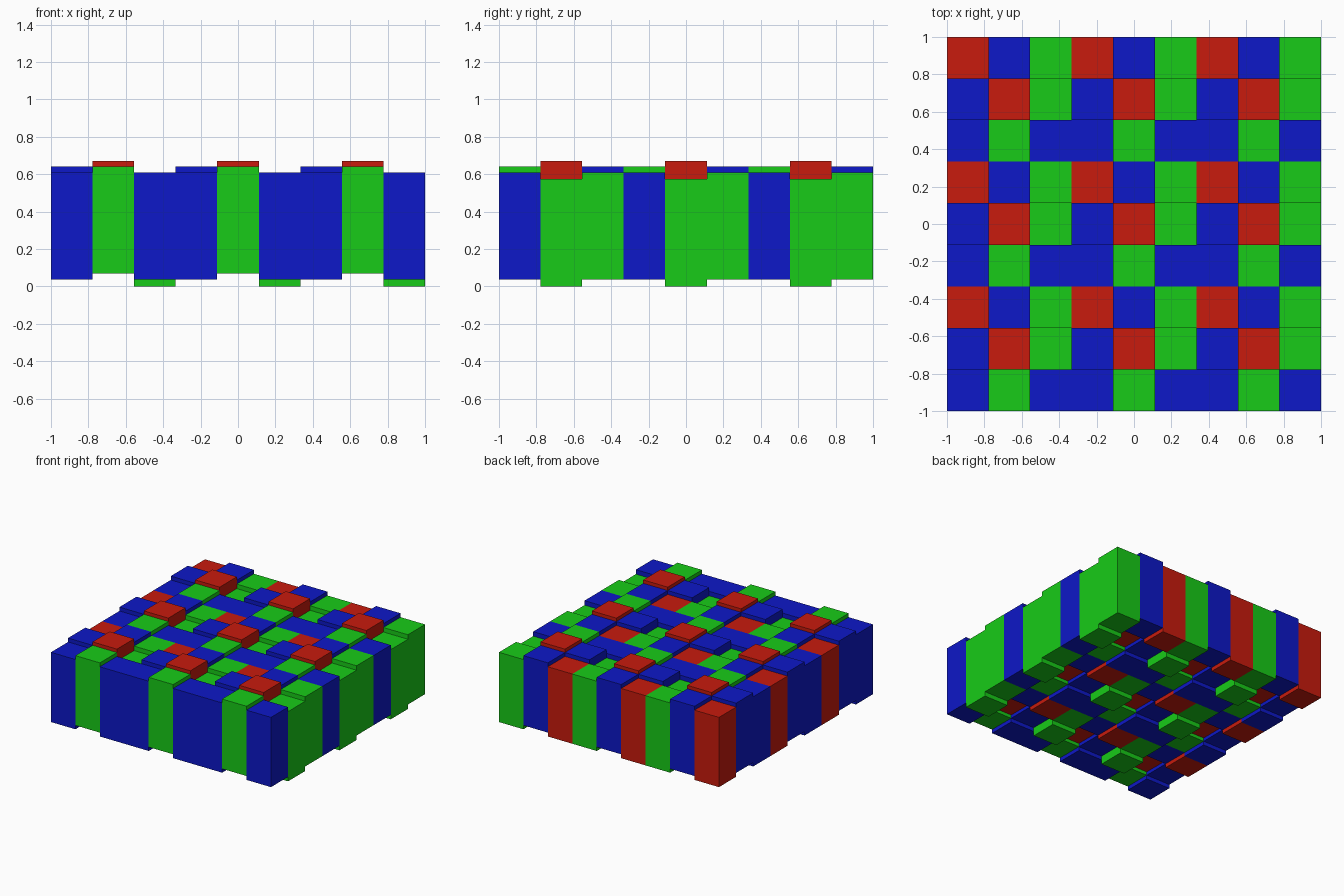
import bpy

if "Cube" in bpy.data.objects:
    bpy.data.objects.remove(bpy.data.objects["Cube"])

CELL = 2 / 9        # footprint of one block
HEIGHT = 0.573      # every block has the same height
LIFT = [0.0, 0.037, 0.069, 0.097]   # the four stagger levels


def material(name, rgb):
    mat = bpy.data.materials.new(name)
    mat.diffuse_color = (*rgb, 1)
    mat.use_nodes = True
    mat.node_tree.nodes["Principled BSDF"].inputs["Base Color"].default_value = mat.diffuse_color
    return mat


MATS = {
    "red": material("red", (0.58, 0.011, 0.004)),
    "green": material("green", (0.009, 0.60, 0.009)),
    "blue": material("blue", (0.004, 0.009, 0.58)),
}

# 3 x 3 repeating pattern, front row first: (colour, stagger level)
PATTERN = [
    [("blue", 1), ("green", 2), ("blue", 1)],
    [("blue", 2), ("red", 3), ("green", 0)],
    [("red", 1), ("blue", 2), ("green", 1)],
]


def add_blocks(col, row, colour, level):
    # one block, repeated three times along x and y
    bpy.ops.mesh.primitive_cube_add(size=1)
    block = bpy.context.object
    block.name = f"{colour}_blocks_row{row + 1}_column{col + 1}"
    block.scale = (CELL, CELL, HEIGHT)
    block.location = (-1 + (col + 0.5) * CELL, -1 + (row + 0.5) * CELL,
                      LIFT[level] + HEIGHT / 2)
    block.data.materials.append(MATS[colour])
    for name, step in (("repeat_x", (3, 0, 0)), ("repeat_y", (0, 3, 0))):
        array = block.modifiers.new(name, 'ARRAY')
        array.count = 3
        array.use_relative_offset = False
        array.use_constant_offset = True
        array.constant_offset_displace = step


for row, cells in enumerate(PATTERN):
    for col, (colour, level) in enumerate(cells):
        add_blocks(col, row, colour, level)
